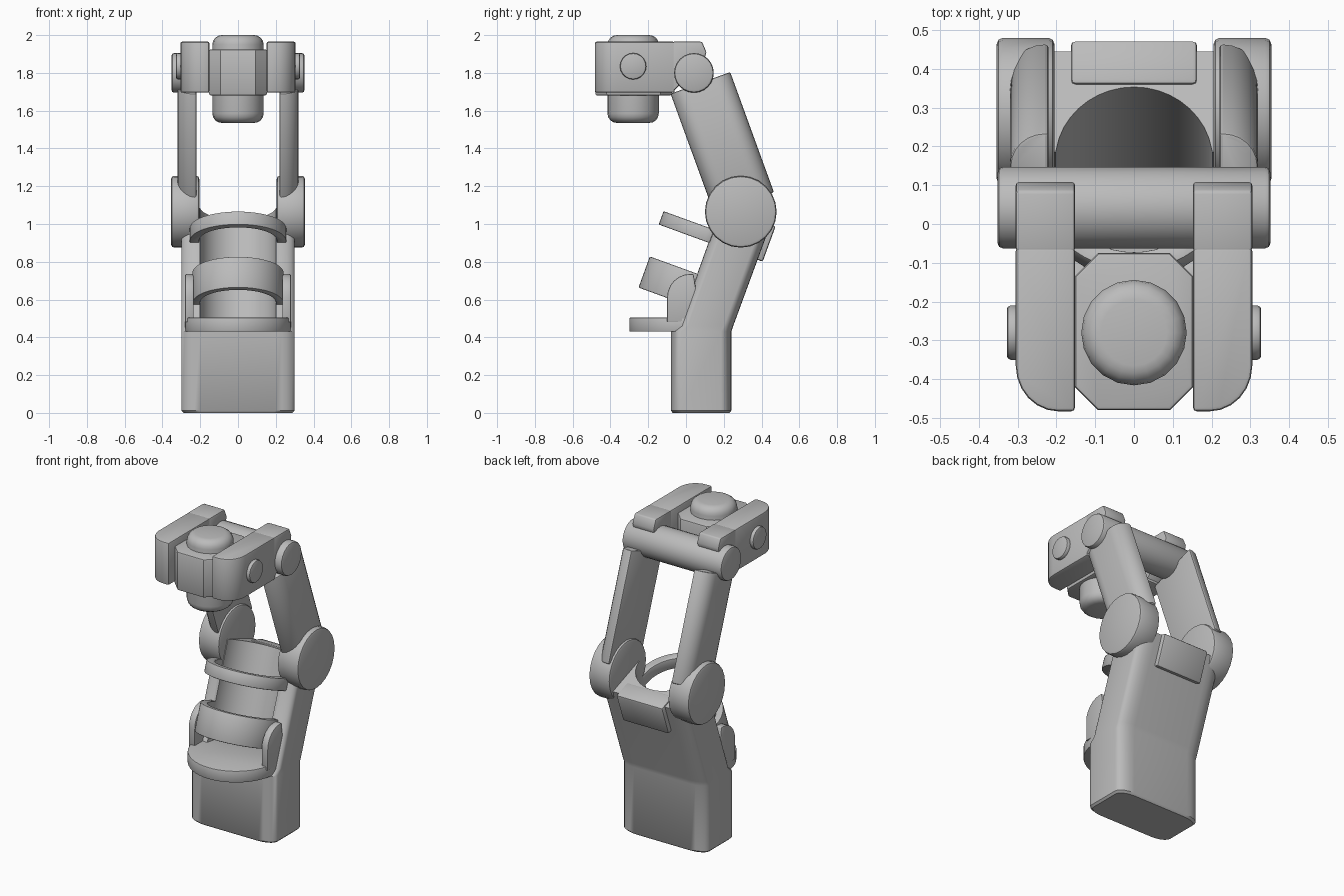
import bpy, bmesh, math
from mathutils import Matrix, Vector

cube = bpy.data.objects.get("Cube")
if cube:
    bpy.data.objects.remove(cube, do_unlink=True)

grey = bpy.data.materials.new("plain grey")
grey.use_nodes = True
colour = (0.5, 0.5, 0.5, 1)
grey.diffuse_color = colour
grey.node_tree.nodes["Principled BSDF"].inputs["Base Color"].default_value = colour

TILT = math.radians(20)
SIDEWAYS = Matrix(((0, 0, 1, 0), (1, 0, 0, 0), (0, 1, 0, 0), (0, 0, 0, 1)))
UP = Matrix.Identity(4)


def leaning(y, z, angle):
    return Matrix.Translation((0, y, z)) @ Matrix.Rotation(angle, 4, 'X')


def loft(name, sections, bevel=0.0, matrix=UP, steps=2):
    """Closed solid through equal-length rings of points, with softened rims."""
    bm = bmesh.new()
    rings = [[bm.verts.new(p) for p in s] for s in sections]
    n = len(rings[0])
    for a, b in zip(rings, rings[1:]):
        for i in range(n):
            j = (i + 1) % n
            bm.faces.new((a[i], a[j], b[j], b[i]))
    bm.faces.new(rings[0])
    bm.faces.new(rings[-1])
    bmesh.ops.recalc_face_normals(bm, faces=bm.faces)
    if bevel:
        edges = [e for e in bm.edges if e.calc_face_angle(0) > math.radians(50)]
        bmesh.ops.bevel(bm, geom=edges, offset=bevel, segments=steps,
                        profile=0.5, affect='EDGES', clamp_overlap=True)
    bm.transform(matrix)
    bmesh.ops.recalc_face_normals(bm, faces=bm.faces)
    mesh = bpy.data.meshes.new(name)
    bm.to_mesh(mesh)
    bm.free()
    mesh.materials.append(grey)
    ob = bpy.data.objects.new(name, mesh)
    bpy.context.collection.objects.link(ob)
    smooth(ob)
    return ob


def smooth(ob):
    bpy.ops.object.select_all(action='DESELECT')
    ob.select_set(True)
    bpy.context.view_layer.objects.active = ob
    bpy.ops.object.shade_smooth_by_angle(angle=math.radians(40))


def prism(name, outline, lo, hi, bevel=0.0, matrix=UP, steps=2):
    return loft(name, [[(a, b, c) for a, b in outline] for c in (lo, hi)], bevel, matrix, steps)


def arc(cx, cy, rx, ry, start, end, n):
    out = []
    for i in range(n + 1):
        t = math.radians(start + (end - start) * i / n)
        out.append((cx + rx * math.cos(t), cy + ry * math.sin(t)))
    return out


def disc(cx, cy, r, n=24):
    return arc(cx, cy, r, r, 0, 360, n)[:-1]


def box(x0, x1, y0, y1):
    return [(x0, y0), (x1, y0), (x1, y1), (x0, y1)]


def flip(outline, side):
    return [(side * x, y) for x, y in outline]


# Bent forearm body: rounded section carried from base to slanted top
def body_section(front, back, inset=0.0):
    hx, rx, rt = 0.3 - inset, 0.1, 0.17
    outline = (arc(hx - rx, 1 - rt, rx, rt, 0, 90, 5) + arc(rx - hx, 1 - rt, rx, rt, 90, 180, 5)
               + arc(rx - hx, rt, rx, rt, 180, 270, 5) + arc(hx - rx, rt, rx, rt, 270, 360, 5))
    f, b = Vector((0, *front)), Vector((0, *back))
    return [f.lerp(b, t) + Vector((x, 0, 0)) for x, t in outline]


body = loft("body", [
    body_section((-0.07, 0), (0.23, 0), 0.012),
    body_section((-0.08, 0.012), (0.24, 0.012)),
    body_section((-0.08, 0.43), (0.24, 0.43)),
    body_section((-0.04, 0.46), (0.25, 0.46)),
    body_section((0.185, 1.085), (0.445, 0.99))])

# Leaning round recess open to the front
cutter = prism("recess_cutter", disc(0, 0, 0.203, 40), -0.17, 0.7, matrix=leaning(0.006, 0.663, -TILT))
cutter.hide_render = True
cut = body.modifiers.new("recess", 'BOOLEAN')
cut.operation, cut.solver, cut.object = 'DIFFERENCE', 'EXACT', cutter
bpy.context.view_layer.objects.active = body
bpy.ops.object.modifier_apply(modifier=cut.name)
bpy.data.objects.remove(cutter, do_unlink=True)
smooth(body)

# Holder floor and the two hoops
prism("holder_floor", arc(0, -0.02, 0.28, 0.28, 180, 360, 24) + [(0.28, 0.1), (-0.28, 0.1)],
      0.43, 0.505, 0.006)


def hoop(name, y, z, outer, inner, height):
    outline = ([(-outer, 0.03)] + arc(0, 0, outer, outer, 180, 360, 24) + [(outer, 0.03), (inner, 0.03)]
               + arc(0, 0, inner, inner, 360, 180, 24) + [(-inner, 0.03)])
    prism(name, outline, -height / 2, height / 2, 0.006, leaning(y, z, -TILT))


hoop("lower_hoop", 0.006, 0.663, 0.242, 0.2, 0.175)
hoop("upper_hoop", 0.109, 0.945, 0.256, 0.205, 0.075)

# Block on the upper back
prism("back_block", box(-0.163, 0.163, -0.06, 0.06), -0.1, 0.1, 0.012, leaning(0.384, 0.915, -TILT))

# Shoulder tube
prism("cross_tube", disc(0.042, 1.8, 0.105), -0.352, 0.352, 0.014, SIDEWAYS)

# Paired parts
for side, label in ((1, "left"), (-1, "right")):
    def span(a, b):
        return sorted((side * a, side * b))

    bracket = [(-0.1, 0.48)] + arc(0.02, 0.61, 0.12, 0.125, 180, 90, 6) + [(0.04, 0.735), (0.08, 0.48)]
    prism(label + "_bracket", bracket, *span(0.235, 0.28), 0.006, SIDEWAYS)
    prism(label + "_elbow", disc(0.29, 1.065, 0.19), *span(0.205, 0.354), 0.016, SIDEWAYS)

    # Arm with fully rounded outer corners
    arm = ([(0.22, -0.168)] + arc(0.23, -0.078, 0.09, 0.09, -90, 0, 6)
           + arc(0.23, 0.078, 0.09, 0.09, 0, 90, 6) + [(0.22, 0.168)])
    prism(label + "_arm", flip(arm, side), -0.345, 0.333, 0.014, leaning(0.19, 1.434, TILT))

    # Jaw beside the head, with a tab lying over the tube
    jaw = [(0.152, 0.03), (0.152, -0.483)] + arc(0.195, -0.365, 0.11, 0.118, -90, 0, 6) + [(0.305, 0.03)]
    tail = [(-0.07, 1.7), (-0.07, 1.965), (0.085, 1.965), (0.108, 1.91), (0.1, 1.88), (0.03, 1.8)]
    prism(label + "_jaw", flip([(x, min(y, -0.06)) for x, y in jaw], side), 1.695, 1.965, 0.01)
    prism(label + "_jaw_tab", tail, *span(0.152, 0.305), 0.008, SIDEWAYS)
    prism(label + "_knob", disc(-0.28, 1.835, 0.07, 20), *span(0.29, 0.328), 0.01, SIDEWAYS)

# Eight-sided head block with a round-ended core through it
c, w, f, b = 0.06, 0.153, -0.48, -0.075
head = [(-w, f + c), (c - w, f), (w - c, f), (w, f + c), (w, b - c), (w - c, b), (c - w, b), (-w, b - c)]
prism("head_block", head, 1.68, 1.925, 0.01)
prism("head_core", disc(0, -0.28, 0.136, 20), 1.535, 2.0, 0.05, steps=4)
